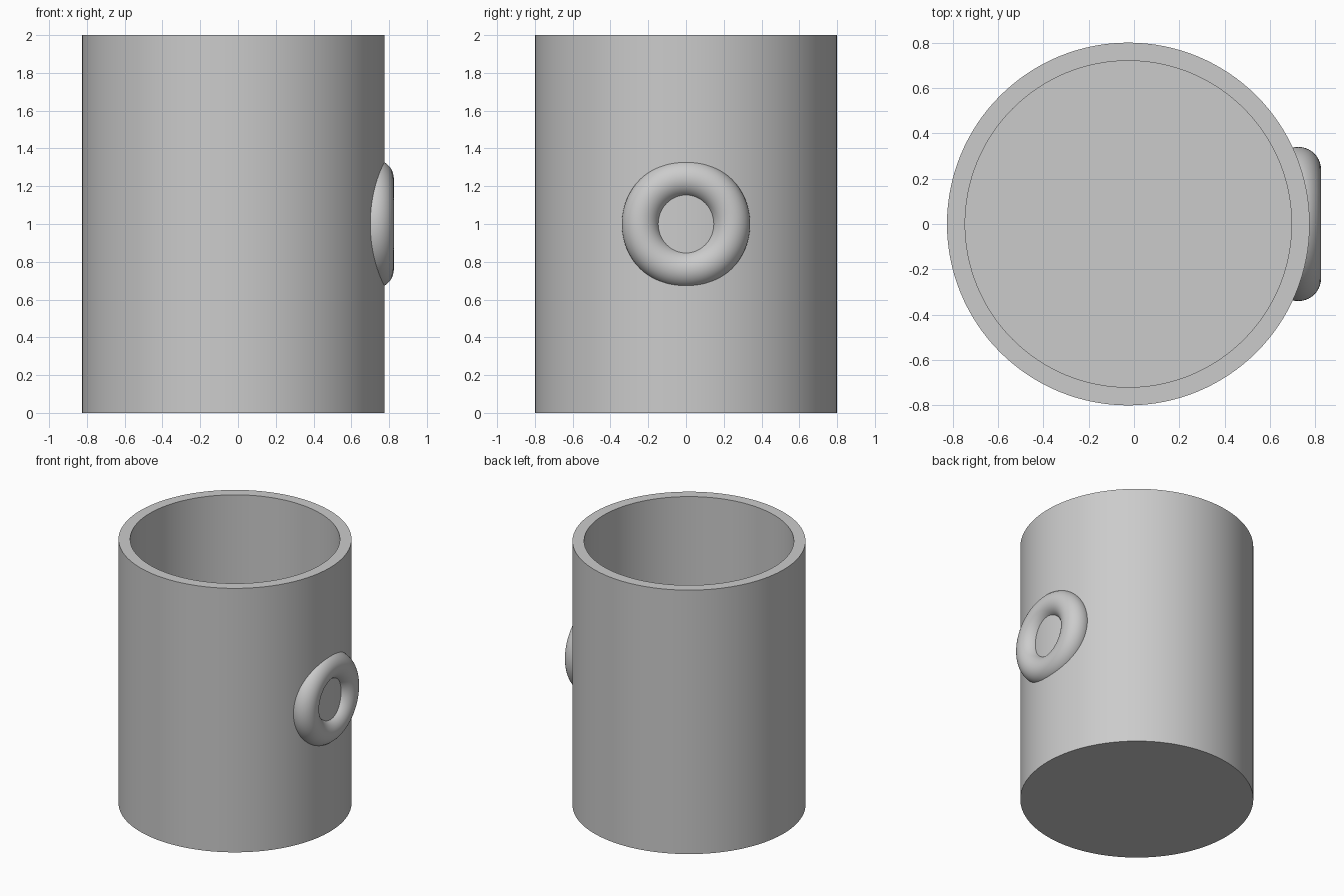
import bpy
import bmesh
import math

cube = bpy.data.objects.get("Cube")
if cube:
    bpy.data.objects.remove(cube, do_unlink=True)

CUP_X = -0.025        # cup axis, offset so cup and ring are centred together
SEGMENTS = 128

grey = bpy.data.materials.new("plain_grey")
grey.use_nodes = True
grey.diffuse_color = (0.6, 0.6, 0.6, 1)
grey.node_tree.nodes["Principled BSDF"].inputs["Base Color"].default_value = (0.6, 0.6, 0.6, 1)


def smooth(obj):
    bpy.ops.object.select_all(action="DESELECT")
    obj.select_set(True)
    bpy.context.view_layer.objects.active = obj
    bpy.ops.object.shade_smooth_by_angle(angle=math.radians(30))


def lathe(name, profile, x):
    """Revolve an (r, z) profile that starts and ends on the axis."""
    bm = bmesh.new()
    verts = [bm.verts.new((r, 0, z)) for r, z in profile]
    edges = [bm.edges.new(pair) for pair in zip(verts, verts[1:])]
    bmesh.ops.spin(bm, geom=verts + edges, cent=(0, 0, 0), axis=(0, 0, 1),
                   angle=math.tau, steps=SEGMENTS)
    bmesh.ops.remove_doubles(bm, verts=bm.verts, dist=0.0001)
    bmesh.ops.recalc_face_normals(bm, faces=bm.faces)
    mesh = bpy.data.meshes.new(name)
    bm.to_mesh(mesh)
    bm.free()
    mesh.materials.append(grey)
    obj = bpy.data.objects.new(name, mesh)
    bpy.context.collection.objects.link(obj)
    obj.location.x = x
    return obj


# Hollow cup with a closed floor
cup = lathe("cup_body", [(0, 0), (0.8, 0), (0.8, 2), (0.72, 2), (0.72, 0.08), (0, 0.08)], CUP_X)
smooth(cup)

# Ring set into the +x side of the wall
bpy.ops.mesh.primitive_torus_add(major_radius=0.24, minor_radius=0.1,
                                 major_segments=96, minor_segments=40,
                                 location=(0.725, 0, 1), rotation=(0, math.pi / 2, 0))
ring = bpy.context.object
ring.name = "side_ring"
ring.data.materials.append(grey)
smooth(ring)

# Trim the ring within the wall so the inside stays clean
cutter = lathe("ring_cutter", [(0, 0.3), (0.76, 0.3), (0.76, 1.7), (0, 1.7)], CUP_X)
cutter.hide_render = True
cutter.hide_set(True)
trim = ring.modifiers.new("trim", "BOOLEAN")
trim.operation = "DIFFERENCE"
trim.solver = "EXACT"
trim.object = cutter
